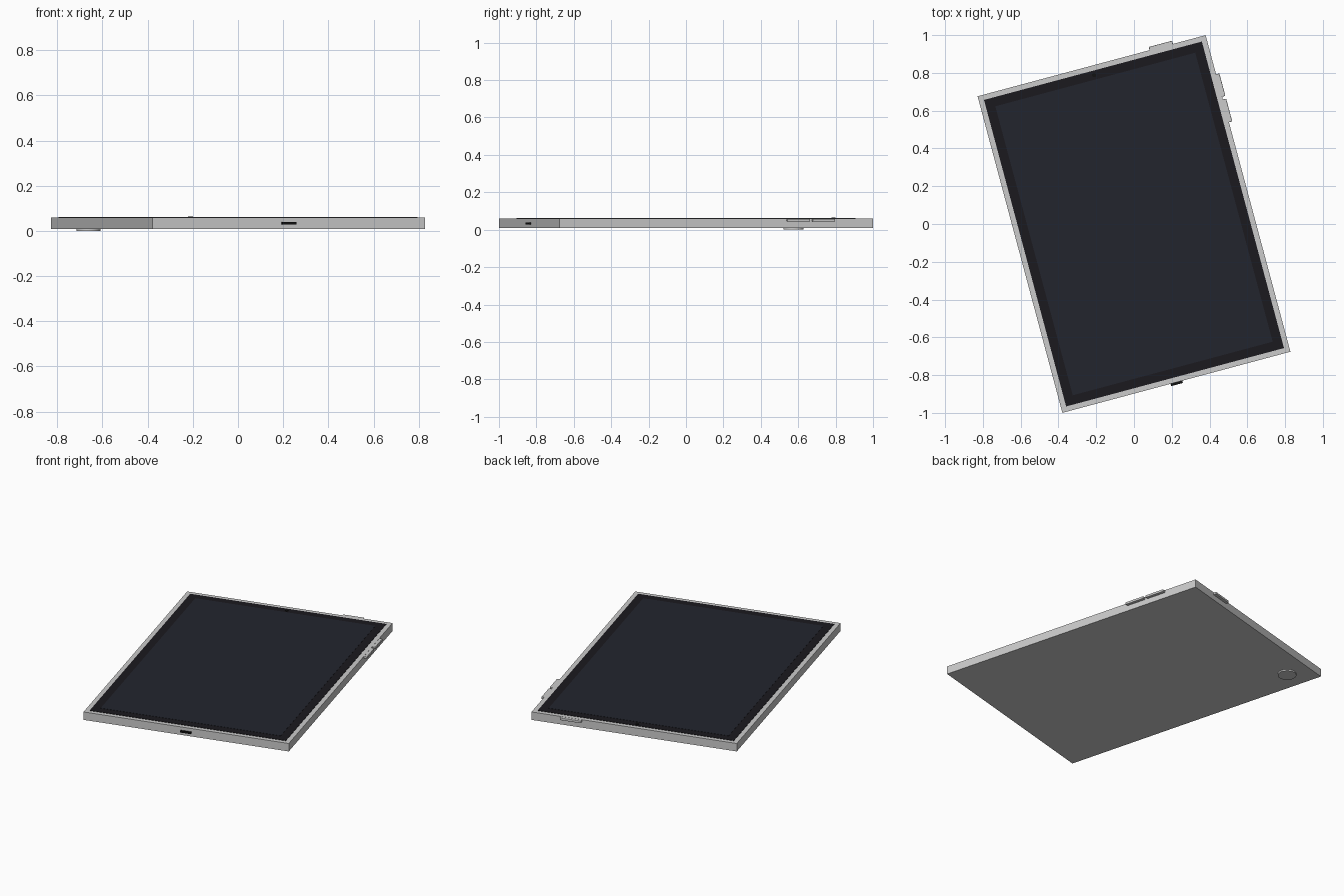
import bpy
from math import radians
from mathutils import Matrix

if "Cube" in bpy.data.objects:
    bpy.data.objects.remove(bpy.data.objects["Cube"])

TURN = Matrix.Rotation(radians(15), 4, 'Z')   # tablet lies turned on the table
W, H = 0.625, 0.8675                          # half width, half height of the body


def material(name, rgb):
    m = bpy.data.materials.new(name)
    m.diffuse_color = (*rgb, 1)
    m.use_nodes = True
    m.node_tree.nodes["Principled BSDF"].inputs["Base Color"].default_value = m.diffuse_color
    return m


def finish(ob, name, mat):
    ob.name = name
    ob.matrix_world = TURN @ ob.matrix_world
    if mat:
        ob.data.materials.append(mat)
    return ob


def box(name, x, y, z, mat=None, bevel=0):
    """Box from (min, max) ranges in tablet space."""
    bpy.ops.mesh.primitive_cube_add(size=1)
    ob = bpy.context.object
    size = [b - a for a, b in (x, y, z)]
    ob.data.transform(Matrix.Diagonal((*size, 1)))
    ob.location = [(a + b) / 2 for a, b in (x, y, z)]
    bpy.context.view_layer.update()
    if bevel:
        mod = ob.modifiers.new("bevel", 'BEVEL')
        mod.width = bevel
        mod.segments = 2
    return finish(ob, name, mat)


def disc(name, x, y, z, r, mat=None, sides=32):
    bpy.ops.mesh.primitive_cylinder_add(vertices=sides, radius=r, depth=z[1] - z[0],
                                        location=(x, y, (z[0] + z[1]) / 2))
    ob = bpy.context.object
    bpy.context.view_layer.update()
    finish(ob, name, mat)
    bpy.ops.object.shade_smooth_by_angle(angle=radians(30))
    return ob


bezel_mat = material("bezel_black", (0.011, 0.010, 0.013))
screen_mat = material("screen_glass", (0.016, 0.018, 0.027))
port_mat = material("port_black", (0.006, 0.006, 0.006))

# Body slab, black bezel and display
box("body", (-W, W), (-H, H), (0.009, 0.059))
box("bezel", (-0.597, 0.597), (-0.84, 0.84), (0.055, 0.061), bezel_mat)
box("screen", (-0.548, 0.548), (-0.792, 0.792), (0.057, 0.0622), screen_mat)

# Front and rear cameras
disc("front_camera", 0, 0.816, (0.057, 0.064), 0.011, port_mat, 24)
disc("rear_camera", -0.49, 0.726, (0.0, 0.012), 0.053)

# Volume buttons on the right edge, power button on the top edge
BZ = (0.043, 0.058)
for name, y in (("volume_up_button", (0.53, 0.653)), ("volume_down_button", (0.39, 0.515))):
    box(name, (W - 0.01, 0.643), y, BZ, bevel=0.003)
box("power_button", (0.318, 0.446), (H - 0.01, 0.885), BZ, bevel=0.003)

# Charging port on the bottom edge
box("charging_port", (-0.032, 0.032), (-0.88, -H + 0.01), (0.029, 0.039), port_mat)
